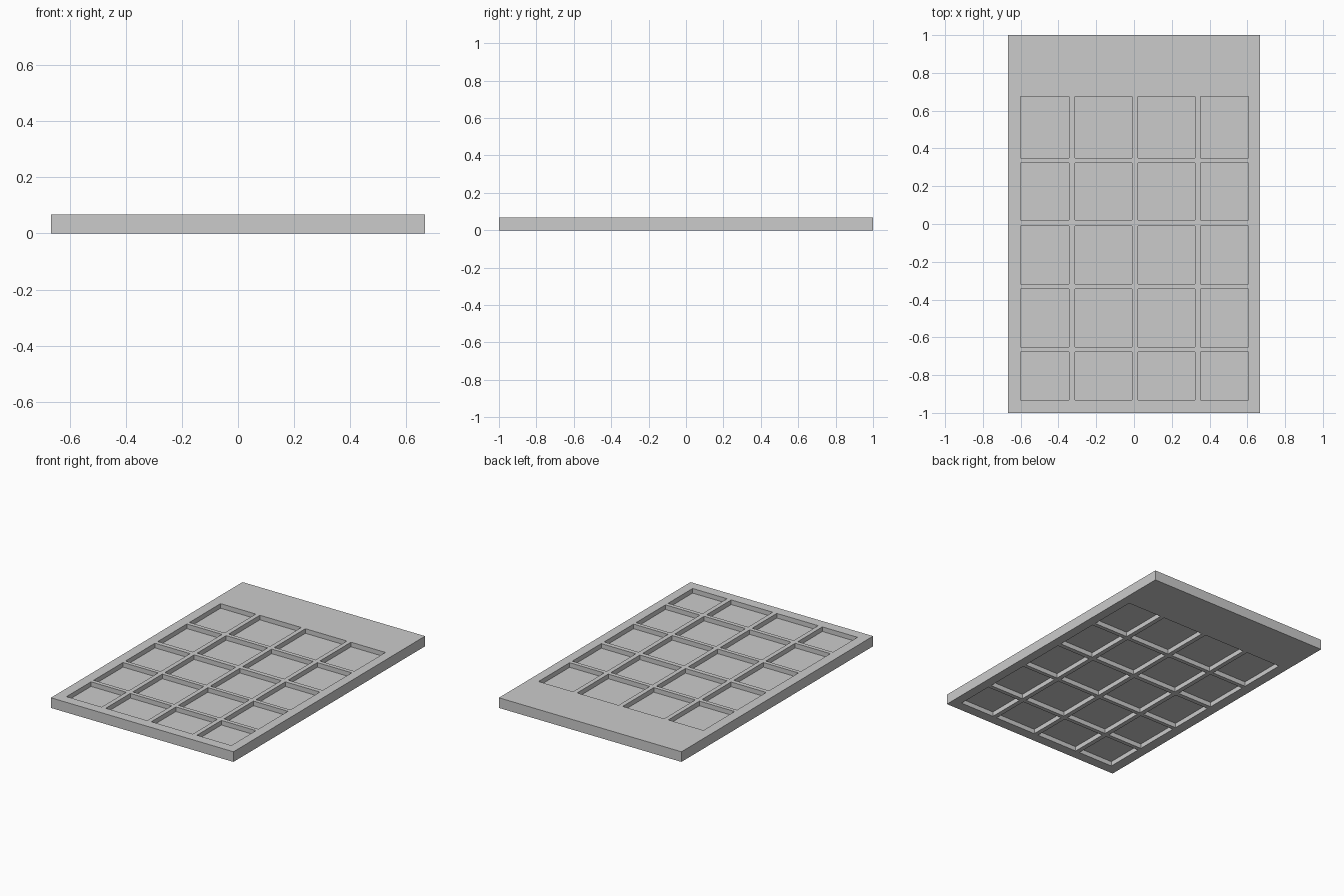
import bpy, bmesh

if "Cube" in bpy.data.objects:
    bpy.data.objects.remove(bpy.data.objects["Cube"])

W, L, T = 0.667, 1.0, 0.067          # half width, half length, thickness
COLS = [(-0.60, -0.343), (-0.313, -0.01), (0.02, 0.323), (0.353, 0.605)]
ROWS = [(-0.933, -0.677), (-0.65, -0.343), (-0.317, -0.01), (0.02, 0.323), (0.35, 0.675)]


def finish(bm, name):
    bmesh.ops.recalc_face_normals(bm, faces=bm.faces[:])
    mesh = bpy.data.meshes.new(name)
    bm.to_mesh(mesh)
    bm.free()
    obj = bpy.data.objects.new(name, mesh)
    bpy.context.collection.objects.link(obj)
    return obj


# Lattice frame: flat grid with the openings left out, extruded to thickness
xs = [-W] + [v for c in COLS for v in c] + [W]
ys = [-L] + [v for r in ROWS for v in r] + [L]
bm = bmesh.new()
grid = [[bm.verts.new((x, y, 0)) for y in ys] for x in xs]
for i in range(len(xs) - 1):
    for j in range(len(ys) - 1):
        if i % 2 and j % 2:
            continue
        bm.faces.new((grid[i][j], grid[i + 1][j], grid[i + 1][j + 1], grid[i][j + 1]))
ext = bmesh.ops.extrude_face_region(bm, geom=bm.faces[:])
top = [g for g in ext["geom"] if isinstance(g, bmesh.types.BMVert)]
bmesh.ops.translate(bm, verts=top, vec=(0, 0, T))
finish(bm, "lattice_frame")

# Recessed panes: thin panels set midway through each opening
bm = bmesh.new()
for x0, x1 in COLS:
    for y0, y1 in ROWS:
        verts = bmesh.ops.create_cube(bm, size=1)["verts"]
        bmesh.ops.scale(bm, verts=verts, vec=(x1 - x0, y1 - y0, 0.006))
        bmesh.ops.translate(bm, verts=verts, vec=((x0 + x1) / 2, (y0 + y1) / 2, T / 2))
finish(bm, "window_panes")
